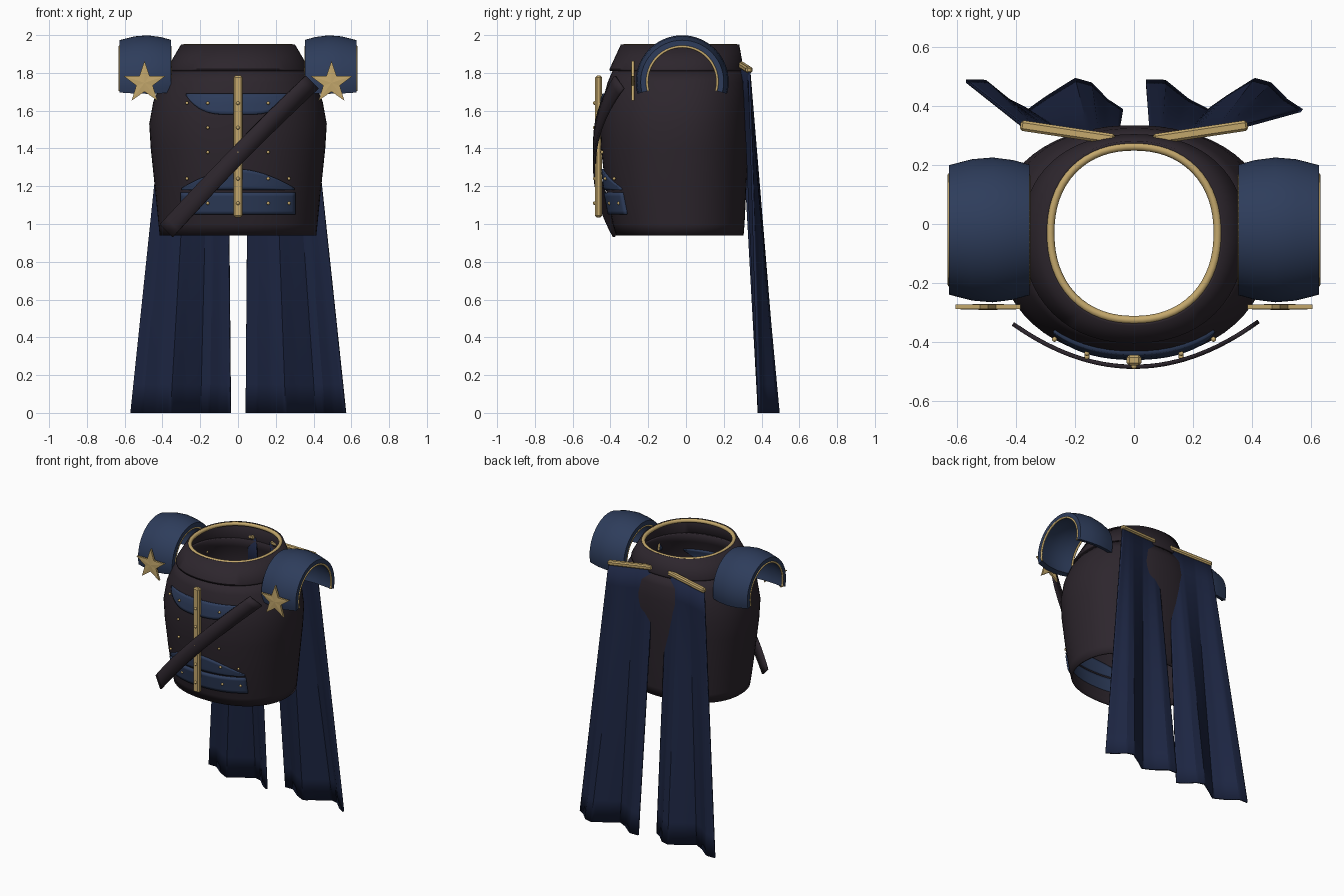
import bpy, bmesh, math
from mathutils import Vector

if "Cube" in bpy.data.objects:
    bpy.data.objects.remove(bpy.data.objects["Cube"])

def material(name, rgb):
    m = bpy.data.materials.new(name)
    m.diffuse_color = (*rgb, 1)
    m.use_nodes = True
    m.node_tree.nodes["Principled BSDF"].inputs["Base Color"].default_value = m.diffuse_color
    return m

LEATHER = material("dark_leather", (0.026, 0.019, 0.026))
BLUE = material("blue_cloth", (0.027, 0.046, 0.105))
NAVY = material("navy_cape", (0.012, 0.019, 0.055))
GOLD = material("gold", (0.55, 0.39, 0.15))

def make(name, bm, mat, thick=0, offset=-1, smooth=35):
    bmesh.ops.recalc_face_normals(bm, faces=bm.faces)
    me = bpy.data.meshes.new(name)
    bm.to_mesh(me)
    bm.free()
    ob = bpy.data.objects.new(name, me)
    bpy.context.collection.objects.link(ob)
    me.materials.append(mat)
    if thick:
        mod = ob.modifiers.new("thickness", 'SOLIDIFY')
        mod.thickness, mod.offset = thick, offset
    bpy.ops.object.select_all(action='DESELECT')
    ob.select_set(True)
    bpy.context.view_layer.objects.active = ob
    bpy.ops.object.shade_smooth_by_angle(angle=math.radians(smooth))
    return ob

def grid(rows, closed=False):
    """Skin a list of point rows."""
    bm = bmesh.new()
    vs = [[bm.verts.new(p) for p in r] for r in rows]
    n = len(rows[0])
    for a, b in zip(vs, vs[1:]):
        for i in range(n if closed else n - 1):
            j = (i + 1) % n
            bm.faces.new((a[i], a[j], b[j], b[i]))
    return bm

def tube(name, pts, r, mat, closed=False):
    cu = bpy.data.curves.new(name, 'CURVE')
    cu.dimensions, cu.bevel_depth, cu.bevel_resolution = '3D', r, 2
    cu.use_fill_caps = True
    sp = cu.splines.new('POLY')
    sp.points.add(len(pts) - 1)
    for p, q in zip(sp.points, pts):
        p.co = (*q, 1)
    sp.use_cyclic_u = closed
    ob = bpy.data.objects.new(name, cu)
    bpy.context.collection.objects.link(ob)
    cu.materials.append(mat)

def bar(name, a, b, w, d, mat):
    a, b = Vector(a), Vector(b)
    bm = bmesh.new()
    bmesh.ops.create_cube(bm, size=1)
    bmesh.ops.scale(bm, vec=(w, d, (b - a).length), verts=bm.verts)
    bmesh.ops.bevel(bm, geom=bm.edges[:], offset=min(w, d) * .25, segments=1, affect='EDGES')
    ob = make(name, bm, mat, smooth=20)
    ob.rotation_mode = 'QUATERNION'
    ob.rotation_quaternion = (b - a).to_track_quat('Z', 'Y')
    ob.location = (a + b) / 2

# torso cross-sections: z, half width, front y, back y
YC, N = -0.03, 2.2
TORSO = [(.94, .415, -.37, .305), (1.0, .421, -.388, .31), (1.2, .441, -.427, .32),
         (1.4, .462, -.45, .33), (1.53, .47, -.455, .335), (1.65, .448, -.442, .335),
         (1.75, .405, -.415, .325), (1.82, .36, -.385, .295)]
COLLAR = [(1.81, .378, -.403, .305), (1.82, .378, -.405, .305), (1.95, .302, -.345, .282)]

def ring(z, a, f, b, n=64):
    out = []
    for i in range(n):
        t = 2 * math.pi * i / n
        c, s = math.cos(t), math.sin(t)
        k = (abs(c) ** N + abs(s) ** N) ** (-1 / N)
        out.append((a * c * k, YC + s * k * ((b - YC) if s > 0 else (YC - f)), z))
    return out

def front_y(x, z):
    for p, q in zip(TORSO, TORSO[1:]):
        if z <= q[0]:
            break
    t = (z - p[0]) / (q[0] - p[0])
    a, f = p[1] + t * (q[1] - p[1]), p[2] + t * (q[2] - p[2])
    return YC - (YC - f) * max(0, 1 - abs(x / a) ** N) ** (1 / N)

make("torso", grid([ring(*r) for r in TORSO], True), LEATHER, .012)
make("collar", grid([ring(*r) for r in COLLAR], True), LEATHER, .015)
tube("collar_trim", ring(1.94, .284, -.326, .263), .014, GOLD, True)

# blue front panels that follow the torso
def panel(name, half, low, high, off=.012):
    rows = []
    for j in range(7):
        row = []
        for i in range(33):
            u = -1 + i / 16
            x, lo, hi = half * u, low(u), high(u)
            z = lo + (hi - lo) * j / 6
            row.append((x, front_y(x, z) - off, z))
        rows.append(row)
    make(name, grid(rows), BLUE, .03, 0 if off < 0 else -1)

panel("chest_panel", .275, lambda u: 1.68 - .1 * (1 - u ** 4), lambda u: 1.69)
panel("waist_panel", .30, lambda u: 1.18, lambda u: 1.19 + .1 * (1 - abs(u) ** 1.8))
panel("belt_panel", .305, lambda u: 1.05, lambda u: 1.165, .016)

# placket and studs
bar("placket", (0, -.463, 1.035), (0, -.463, 1.785), .05, .036, GOLD)
def stud(p, r):
    bm = bmesh.new()
    bmesh.ops.create_icosphere(bm, subdivisions=2, radius=r)
    bmesh.ops.translate(bm, vec=p, verts=bm.verts)
    make("stud", bm, GOLD)
for z in (1.64, 1.51, 1.38, 1.24, 1.11):
    stud((0, -.483, z), .010)
    for s in (-1, 1):
        for x in ((.16, .27) if z not in (1.51, 1.38) else (.16,)):
            stud((s * x, front_y(x, z) - .016, z), .009)

# diagonal sash
rows = []
for i in range(25):
    t = i / 24
    x, z = -.378 + .768 * t, .965 + .785 * t + .015 * math.sin(math.pi * t)
    rows.append([(x + k * .033, -.485 + .145 * ((x + k * .033) / .41) ** 2, z - k * .033) for k in (-1, 0, 1)])
make("sash", grid(rows), LEATHER, .014, 0)

# shoulder guards with gold rims, and stars
PY, PZ = -.02, 1.753
ANG = [math.radians(-15 + 210 * i / 32) for i in range(33)]
def arch(x, r):
    return [(x, PY + r * math.cos(t), PZ + r * math.sin(t)) for t in ANG]
for s in (-1, 1):
    outer = [(.355, .222), (.41, .237), (.48, .246), (.55, .24), (.628, .22)]
    inner = [(x, r - .035) for x, r in outer]
    loop = outer + inner[::-1]
    bm = grid([arch(s * x, r) for x, r in loop + loop[:1]])
    bmesh.ops.remove_doubles(bm, verts=bm.verts, dist=1e-5)
    bmesh.ops.holes_fill(bm, edges=[e for e in bm.edges if e.is_boundary])
    make("shoulder_guard", bm, BLUE)
    for x in (.359, .626):
        tube("shoulder_trim", arch(s * x, .186), .007, GOLD)

    bm = bmesh.new()
    loops = []
    for y in (-.289, -.274):
        loops.append([bm.verts.new((s * .495 + r * math.sin(k * math.pi / 5), y,
                                    1.747 + r * math.cos(k * math.pi / 5)))
                      for k in range(10) for r in [.116 if k % 2 == 0 else .046]])
    for vs, y in zip(loops, (-.292, -.271)):
        c = bm.verts.new((s * .495, y, 1.747))
        for k in range(10):
            bm.faces.new((vs[k], vs[(k + 1) % 10], c))
    for k in range(10):
        j = (k + 1) % 10
        bm.faces.new((loops[0][k], loops[0][j], loops[1][j], loops[1][k]))
    make("shoulder_star", bm, GOLD, smooth=5)

    # gold bar holding the cape
    bar("cape_bar", (s * .065, .287, 1.845), (s * .385, .335, 1.815), .036, .032, GOLD)

# two cape halves: straight folds from the bar down to a zigzag hem
HEM = [(0, .485), (.12, .485), (.27, .42), (.40, .385), (.52, .43), (.70, .49),
       (.80, .475), (.90, .42), (1, .385)]
def hem_y(u):
    for p, q in zip(HEM, HEM[1:]):
        if u <= q[0]:
            return p[1] + (q[1] - p[1]) * (u - p[0]) / (q[0] - p[0])
    return HEM[-1][1]
for s in (-1, 1):
    rows = []
    for j in range(13):
        t = j / 12
        row = []
        for i in range(41):
            u = i / 40
            w = u if s > 0 else 1 - u
            top = Vector((s * (.055 + .325 * w), .285 + .05 * w, 1.84 - .03 * w))
            hem = Vector(((.04 if s > 0 else -.57) + .53 * u, hem_y(u), 0))
            row.append(top.lerp(hem, t))
        rows.append(row)
    make("cape_half", grid(rows), NAVY, .012, 0, 25)
